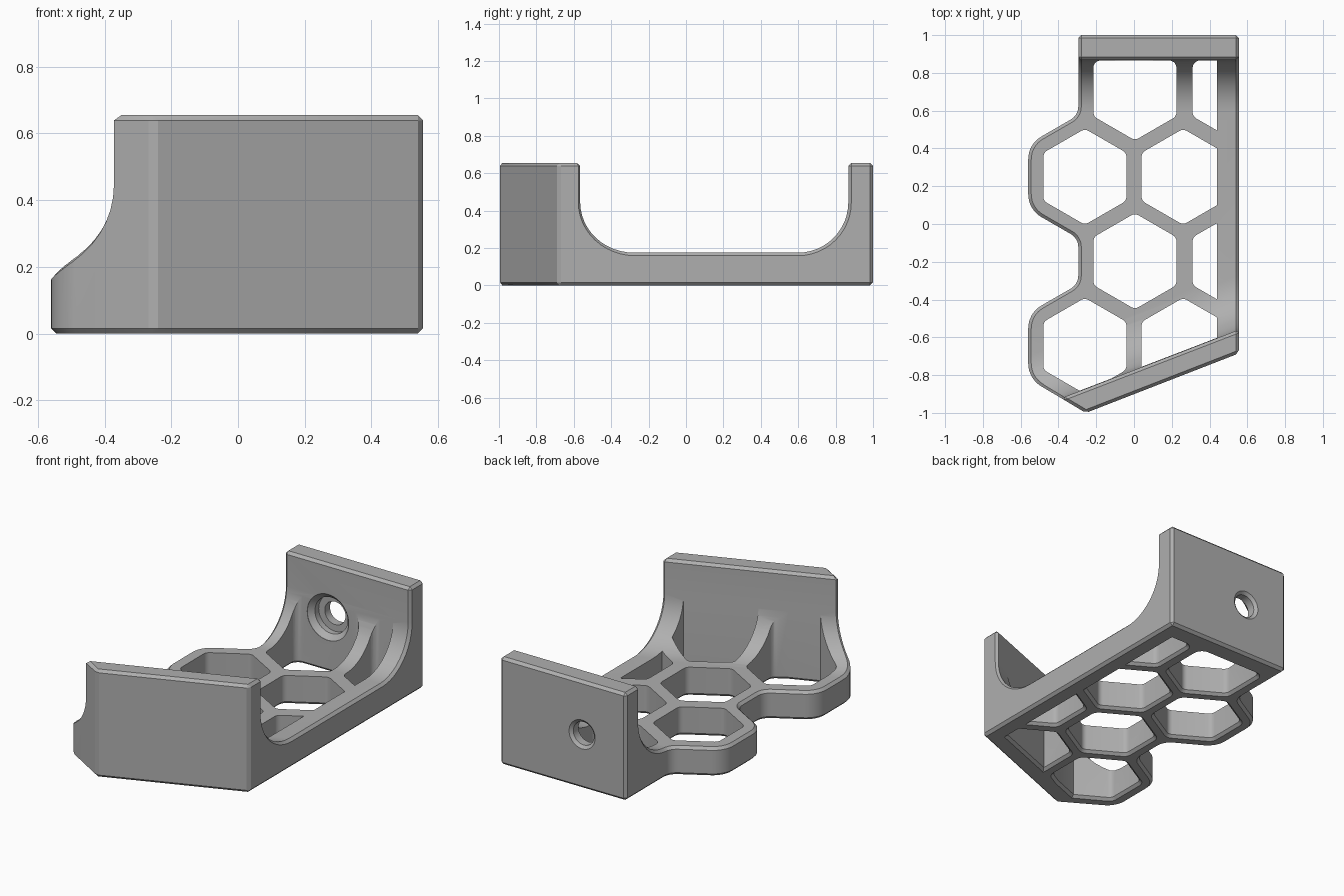
import bpy, bmesh, math
from mathutils import Vector

if "Cube" in bpy.data.objects:
    bpy.data.objects.remove(bpy.data.objects["Cube"], do_unlink=True)

H, FLOOR, R = 0.655, 0.175, 0.27      # wall height, plate thickness, inner fillet
BACK, RIGHT, LEFT = 0.868, 0.555, -0.295
SLOPE = 0.385                          # slant of the front wall
CELL_W = 0.22                          # half width of a honeycomb cell


def front_y(x):
    """Inner face of the slanted front wall."""
    return -0.56 + SLOPE * (x - RIGHT)


def round_corners(corners, seg=8):
    """Corners are (x, y, radius); returns the outline with arcs."""
    out = []
    for i, (x, y, r) in enumerate(corners):
        p = Vector((x, y))
        if r == 0:
            out.append(p)
            continue
        a = (Vector(corners[i - 1][:2]) - p).normalized()
        b = (Vector(corners[(i + 1) % len(corners)][:2]) - p).normalized()
        half = a.angle(b) / 2
        centre = p + (a + b).normalized() * (r / math.sin(half))
        s = p + a * (r / math.tan(half)) - centre
        e = p + b * (r / math.tan(half)) - centre
        sweep = s.angle(e)
        for k in range(seg + 1):
            t = k / seg
            out.append(centre + (s * math.sin((1 - t) * sweep)
                                 + e * math.sin(t * sweep)) / math.sin(sweep))
    return out


def clip(points, side):
    """Keep the part of a convex polygon where side(p) <= 0."""
    out = []
    for i, p in enumerate(points):
        q = points[(i + 1) % len(points)]
        a, b = side(p), side(q)
        if a <= 0:
            out.append(p)
        if (a < 0 < b) or (b < 0 < a):
            out.append(p.lerp(q, a / (a - b)))
    return [p for i, p in enumerate(out) if (p - out[i - 1]).length > 0.001]


def grow(points, d):
    """Offset a counter-clockwise convex polygon outwards."""
    out = []
    for i, p in enumerate(points):
        u = (p - points[i - 1]).normalized()
        v = (points[(i + 1) % len(points)] - p).normalized()
        n, m = Vector((u.y, -u.x)), Vector((v.y, -v.x))
        out.append(p + (n + m) * (d / (1 + n.dot(m))))
    return out


def loft(bm, rings):
    """Closed solid through rings of equal point count."""
    loops = [[bm.verts.new(c) for c in ring] for ring in rings]
    n = len(loops[0])
    bm.faces.new(loops[0][::-1])
    bm.faces.new(loops[-1])
    for a, b in zip(loops, loops[1:]):
        for i in range(n):
            j = (i + 1) % n
            bm.faces.new((a[i], a[j], b[j], b[i]))


def finish(bm, name):
    bmesh.ops.recalc_face_normals(bm, faces=bm.faces)
    mesh = bpy.data.meshes.new(name)
    bm.to_mesh(mesh)
    bm.free()
    ob = bpy.data.objects.new(name, mesh)
    bpy.context.collection.objects.link(ob)
    return ob


def apply(ob, mod):
    bpy.context.view_layer.objects.active = ob
    bpy.ops.object.modifier_apply(modifier=mod.name)


def cut(ob, cutter):
    cutter.hide_render = True
    mod = ob.modifiers.new("cut", 'BOOLEAN')
    mod.operation, mod.solver, mod.object = 'DIFFERENCE', 'EXACT', cutter
    apply(ob, mod)
    bpy.data.objects.remove(cutter, do_unlink=True)


# Bracket block: straight right side, two rounded honeycomb bumps on the left
outline = round_corners([
    (-0.255, -1.0, 0), (RIGHT, -0.685, 0), (RIGHT, 1.0, 0), (LEFT, 1.0, 0),
    (LEFT, 0.576, 0.08), (-0.56, 0.423, 0.14), (-0.56, 0.077, 0.14),
    (LEFT, -0.076, 0.08), (LEFT, -0.319, 0.08),
    (-0.56, -0.472, 0.14), (-0.56, -0.818, 0.14)])
bm = bmesh.new()
loft(bm, [[(p.x, p.y, z) for p in outline] for z in (0, H)])
bracket = finish(bm, "bracket")

# Open space between the walls, with filleted feet
STEPS = 12
rings = []
for x in (-0.9, 0.9):
    f = front_y(x)
    ring = [(x, f, 1.0)]
    for k in range(STEPS + 1):
        a = math.pi / 2 * k / STEPS
        ring.append((x, f + R * 1.07 * (1 - math.cos(a)), FLOOR + R * (1 - math.sin(a))))
    for k in range(STEPS + 1):
        a = math.pi / 2 * k / STEPS
        ring.append((x, BACK - R * (1 - math.sin(a)), FLOOR + R * (1 - math.cos(a))))
    ring.append((x, BACK, 1.0))
    rings.append(ring)
bm = bmesh.new()
loft(bm, rings)
cut(bracket, finish(bm, "cavity_cutter"))

# Chamfer on every outer edge
bevel = bracket.modifiers.new("chamfer", 'BEVEL')
bevel.width, bevel.segments = 0.016, 1
bevel.limit_method, bevel.angle_limit = 'ANGLE', math.radians(35)
bevel.use_clamp_overlap = False
apply(bracket, bevel)

# Honeycomb cells, trimmed by the right rail and the walls
bm = bmesh.new()
tip, side = CELL_W / math.cos(math.pi / 6), CELL_W * math.tan(math.pi / 6)
for cx, cy in [(-0.26, -0.645), (0.26, -0.645), (0.005, -0.197), (0.53, -0.197),
               (-0.26, 0.25), (0.26, 0.25), (0.005, 0.697), (0.53, 0.697)]:
    r = 0.04
    corners = [(cx - CELL_W, cy - side, r), (cx, cy - tip, r), (cx + CELL_W, cy - side, r)]
    if cy > 0.6:      # last row runs straight into the back wall
        corners += [(cx + CELL_W, BACK - 0.002, r), (cx - CELL_W, BACK - 0.002, r)]
    else:
        corners += [(cx + CELL_W, cy + side, r), (cx, cy + tip, r), (cx - CELL_W, cy + side, r)]
    cell = round_corners(corners, 5)
    cell = clip(cell, lambda p: p.x - 0.44)
    cell = clip(cell, lambda p: front_y(p.x) + 0.002 - p.y)
    wide = grow(cell, 0.016)
    loft(bm, [[(p.x, p.y, z) for p in pts]
              for pts, z in ((wide, -0.05), (wide, 0), (cell, 0.016), (cell, 0.6))])
cut(bracket, finish(bm, "cell_cutter"))

# Stepped screw hole through the back wall
bm = bmesh.new()
N = 40
loft(bm, [[(r * math.cos(2 * math.pi * i / N), y, 0.33 + r * math.sin(2 * math.pi * i / N))
           for i in range(N)]
          for y, r in ((1.05, 0.088), (1.0, 0.088), (0.985, 0.07), (0.935, 0.07),
                       (0.934, 0.11), (0.898, 0.11), (BACK, 0.14), (0.8, 0.14))])
cut(bracket, finish(bm, "screw_hole_cutter"))

# Single grey finish
grey = bpy.data.materials.new("grey_plastic")
grey.use_nodes = True
colour = (0.43, 0.43, 0.43, 1)
grey.diffuse_color = colour
grey.node_tree.nodes["Principled BSDF"].inputs["Base Color"].default_value = colour
bracket.data.materials.clear()
bracket.data.materials.append(grey)
for poly in bracket.data.polygons:
    poly.material_index = 0

bpy.ops.object.select_all(action='DESELECT')
bracket.select_set(True)
bpy.context.view_layer.objects.active = bracket
bpy.ops.object.shade_smooth_by_angle(angle=math.radians(25))
